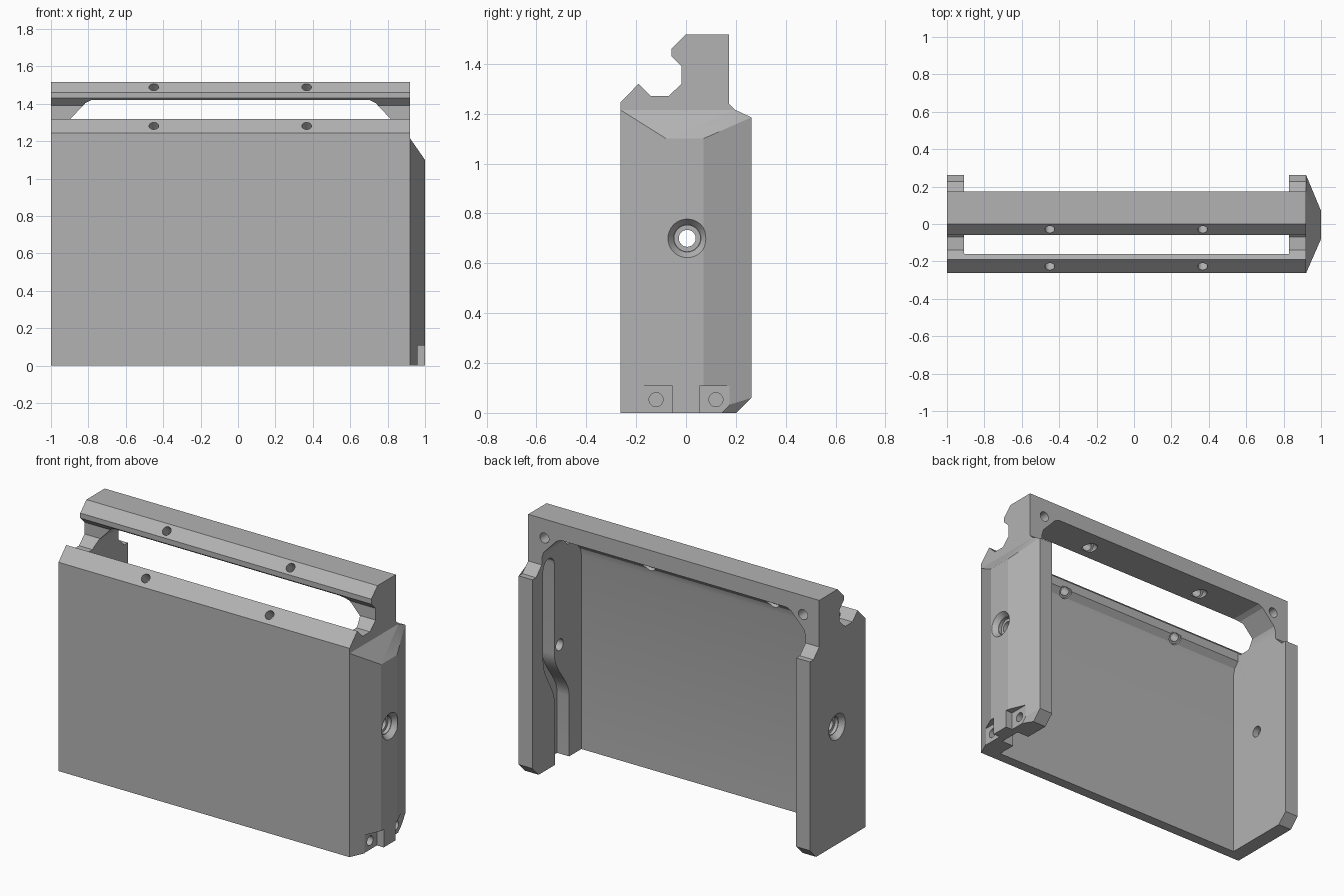
import bpy, bmesh, math
from mathutils import Vector, Matrix

if "Cube" in bpy.data.objects:
    bpy.data.objects.remove(bpy.data.objects["Cube"])

grey = bpy.data.materials.new("plain grey")
grey.diffuse_color = (0.45, 0.45, 0.45, 1)
grey.use_nodes = True
grey.node_tree.nodes["Principled BSDF"].inputs["Base Color"].default_value = grey.diffuse_color


def make_object(name, bm):
    bmesh.ops.recalc_face_normals(bm, faces=bm.faces)
    mesh = bpy.data.meshes.new(name)
    bm.to_mesh(mesh)
    bm.free()
    mesh.materials.append(grey)
    obj = bpy.data.objects.new(name, mesh)
    bpy.context.collection.objects.link(obj)
    return obj


def prism(name, points, axis, start, end):
    """Extrude a 2D outline along x (points are y,z) or along y (points are x,z)."""
    place = (lambda p, t: (t, *p)) if axis == 'x' else (lambda p, t: (p[0], t, p[1]))
    bm = bmesh.new()
    a = [bm.verts.new(place(p, start)) for p in points]
    b = [bm.verts.new(place(p, end)) for p in points]
    bm.faces.new(a)
    bm.faces.new(b[::-1])
    n = len(points)
    for i in range(n):
        bm.faces.new((a[i], a[(i + 1) % n], b[(i + 1) % n], b[i]))
    return make_object(name, bm)


def rod(name, start, end, r1, r2=None):
    """Cylinder or cone between two points."""
    start, end = Vector(start), Vector(end)
    d = end - start
    turn = d.to_track_quat('Z', 'Y').to_matrix().to_4x4()
    bm = bmesh.new()
    bmesh.ops.create_cone(bm, cap_ends=True, segments=32, radius1=r1,
                          radius2=r1 if r2 is None else r2, depth=d.length,
                          matrix=Matrix.Translation((start + end) / 2) @ turn)
    return make_object(name, bm)


def combine(target, tool, operation='DIFFERENCE'):
    mod = target.modifiers.new("combine", 'BOOLEAN')
    mod.operation, mod.object, mod.solver = operation, tool, 'EXACT'
    bpy.context.view_layer.objects.active = target
    bpy.ops.object.modifier_apply(modifier=mod.name)
    bpy.data.objects.remove(tool)


# Housing: side profile run across the width
profile = [(-.263, 0), (-.263, 1.245), (-.19, 1.32), (-.14, 1.27), (-.07, 1.27),
           (-.018, 1.32), (-.018, 1.39), (-.058, 1.43), (-.058, 1.46), (0, 1.518),
           (.173, 1.518), (.173, 1.24), (.228, 1.185), (.262, 1.185), (.262, .06), (.202, 0)]
housing = prism("housing", profile, 'x', -1, .92)

# Faceted bulge on the right wall
base = [(-.263, 0), (-.263, 1.215), (.198, 1.215), (.228, 1.185), (.262, 1.185),
        (.262, .06), (.202, 0)]
crest = [(-.08, 0), (-.08, 1.1), (.07, 1.1), (.07, 0)]
bm = bmesh.new()
for x, ring in ((.92, base), (1, crest)):
    for p in ring:
        bm.verts.new((x, *p))
bmesh.ops.convex_hull(bm, input=bm.verts)
bmesh.ops.dissolve_limit(bm, angle_limit=.001, verts=bm.verts, edges=bm.edges)
combine(housing, make_object("bulge", bm), 'UNION')

# Open cavity with slanted upper corners; the front lip is thicker at the top
arch = [(-.91, -.1), (-.91, 1.28), (-.9, 1.315), (-.815, 1.405), (-.785, 1.42),
        (.705, 1.42), (.735, 1.405), (.82, 1.315), (.83, 1.28), (.83, -.1)]
cavity = prism("cavity", arch, 'y', -.5, .5)
depth = [(-.2, -.2), (-.2, 1.16), (-.19, 1.2), (-.16, 1.235), (-.16, 1.6), (.6, 1.6), (.6, -.2)]
combine(cavity, prism("cavity_depth", depth, 'x', -1.2, 1.2), 'INTERSECT')
combine(housing, cavity)

# Cable channel in the right wall, with an S bend partway up
bend = [(.14 * (.5 - .5 * math.cos(math.pi * i / 10)), .36 + .03 * i) for i in range(11)]
front_edge = [(-.085, -.1)] + [(-.085 + s, z) for s, z in bend] + [(.055, 1.2)]
back_edge = [(.16, 1.2)] + [(.05 + s * .11 / .14, z) for s, z in bend[::-1]] + [(.05, -.1)]
top = [(.1075 - .0525 * math.cos(math.pi * i / 8), 1.2 + .0525 * math.sin(math.pi * i / 8))
       for i in range(1, 8)]
combine(housing, prism("channel", front_edge + top + back_edge, 'x', .8, .91))

# Countersunk cross holes through both side walls
combine(housing, rod("left_hole", (-1.1, .005, .7), (-.8, .005, .7), .034))
combine(housing, rod("right_hole", (.75, .005, .7), (1.1, .005, .7), .034))
for name, x, d in (("left_sink", -1, 1), ("right_sink", 1, -1)):
    combine(housing, rod(name, (x - d * .01, .005, .7), (x + d * .03, .005, .7), .085, .055))
    combine(housing, rod(name, (x - d * .01, .005, .7), (x + d * .05, .005, .7), .052))

# Slanted screw holes in the rail and the front lip, counterbored inside
for x in (-.45, .367):
    for y, z in ((-.029, 1.489), (-.2265, 1.2815)):
        at = lambda t: (x, y + t, z - t)
        combine(housing, rod("screw_hole", at(-.05), at(.13), .026))
        combine(housing, rod("counterbore", at(.05), at(.12), .04))

# Blind holes in the back of the rail
for x in (-.893, .813):
    combine(housing, rod("rear_hole", (x, .08, 1.405), (x, .25, 1.405), .03))

# Small pockets with holes at the foot of the bulge
for side in (-1, 1):
    y0, y1 = sorted((side * .055, side * .175))
    combine(housing, prism("pocket", [(y0, -.1), (y1, -.1), (y1, .108), (y0, .108)], 'x', .955, 1.1))
    combine(housing, rod("pocket_hole", (.90, side * .12, .053), (1.05, side * .12, .053), .028))

# Smooth the round holes, keep the edges crisp
bpy.ops.object.select_all(action='DESELECT')
housing.select_set(True)
bpy.context.view_layer.objects.active = housing
bpy.ops.object.shade_smooth_by_angle(angle=math.radians(20))
